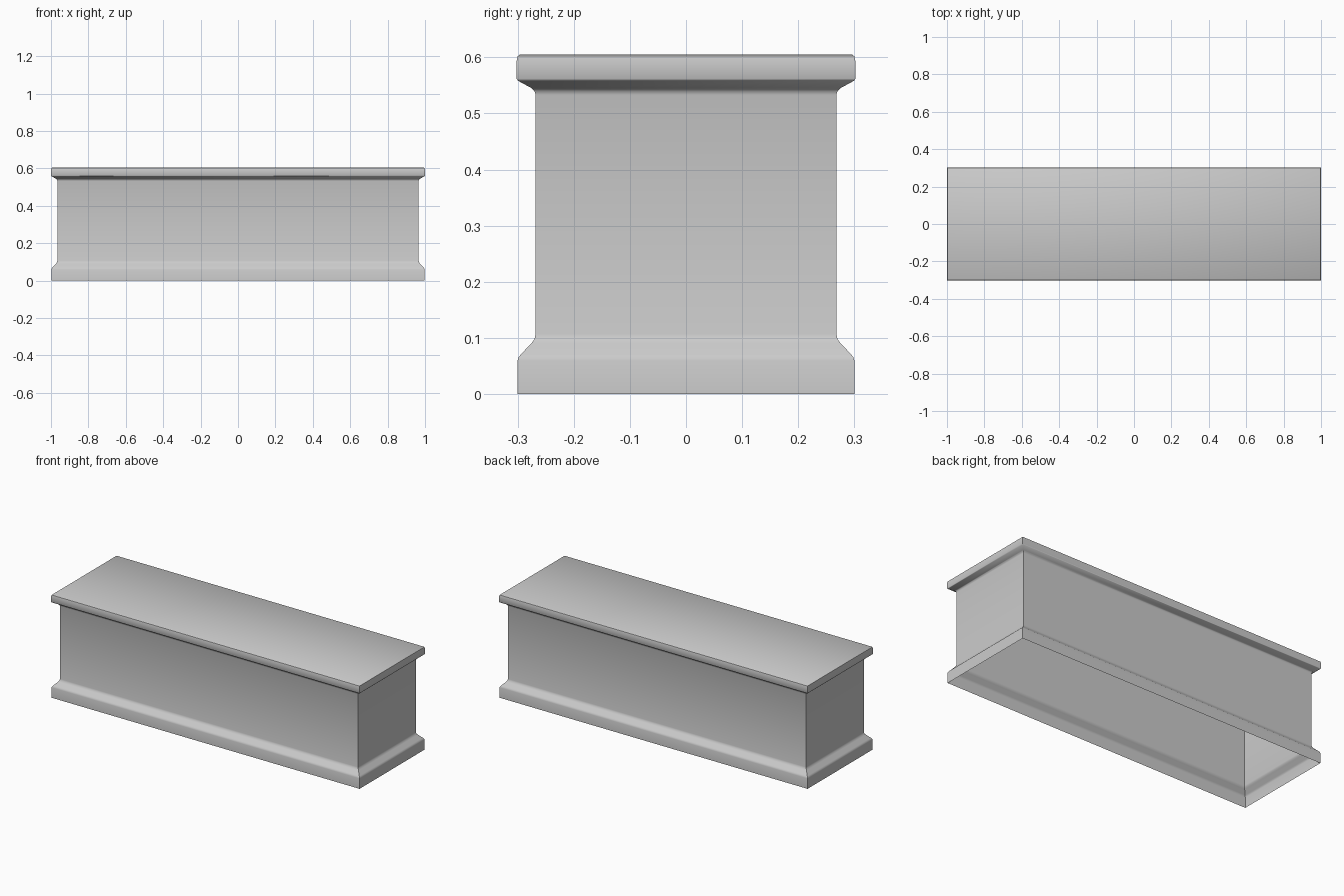
import bpy, bmesh, math

if "Cube" in bpy.data.objects:
    bpy.data.objects.remove(bpy.data.objects["Cube"])

HALF_X, HALF_Y = 1.0, 0.302

# Moulding profile: (inset from the widest outline, height), base to top
PROFILE = [
    (0.002, 0.0), (0.002, 0.06), (0.004, 0.066), (0.008, 0.071),
    (0.027, 0.091), (0.032, 0.098), (0.034, 0.107),
    (0.034, 0.533), (0.032, 0.540), (0.027, 0.545),
    (0.003, 0.558), (0.0, 0.562), (0.0, 0.593), (0.002, 0.602), (0.006, 0.605),
]

bm = bmesh.new()


def ring(inset, z):
    x, y = HALF_X - inset, HALF_Y - inset
    return [bm.verts.new((sx * x, sy * y, z))
            for sx, sy in ((-1, -1), (1, -1), (1, 1), (-1, 1))]


# Walls: mitred rectangular rings joined up the profile, open underneath
rings = [ring(i, z) for i, z in PROFILE]
for low, high in zip(rings, rings[1:]):
    for k in range(4):
        n = (k + 1) % 4
        bm.faces.new((low[k], low[n], high[n], high[k]))

# Flat top slab
bm.faces.new(rings[-1])

mesh = bpy.data.meshes.new("plinth")
bm.to_mesh(mesh)
bm.free()
plinth = bpy.data.objects.new("plinth", mesh)
bpy.context.collection.objects.link(plinth)

# Smooth mouldings with crisp mitred corners
bpy.context.view_layer.objects.active = plinth
plinth.select_set(True)
bpy.ops.object.shade_smooth_by_angle(angle=math.radians(40))
